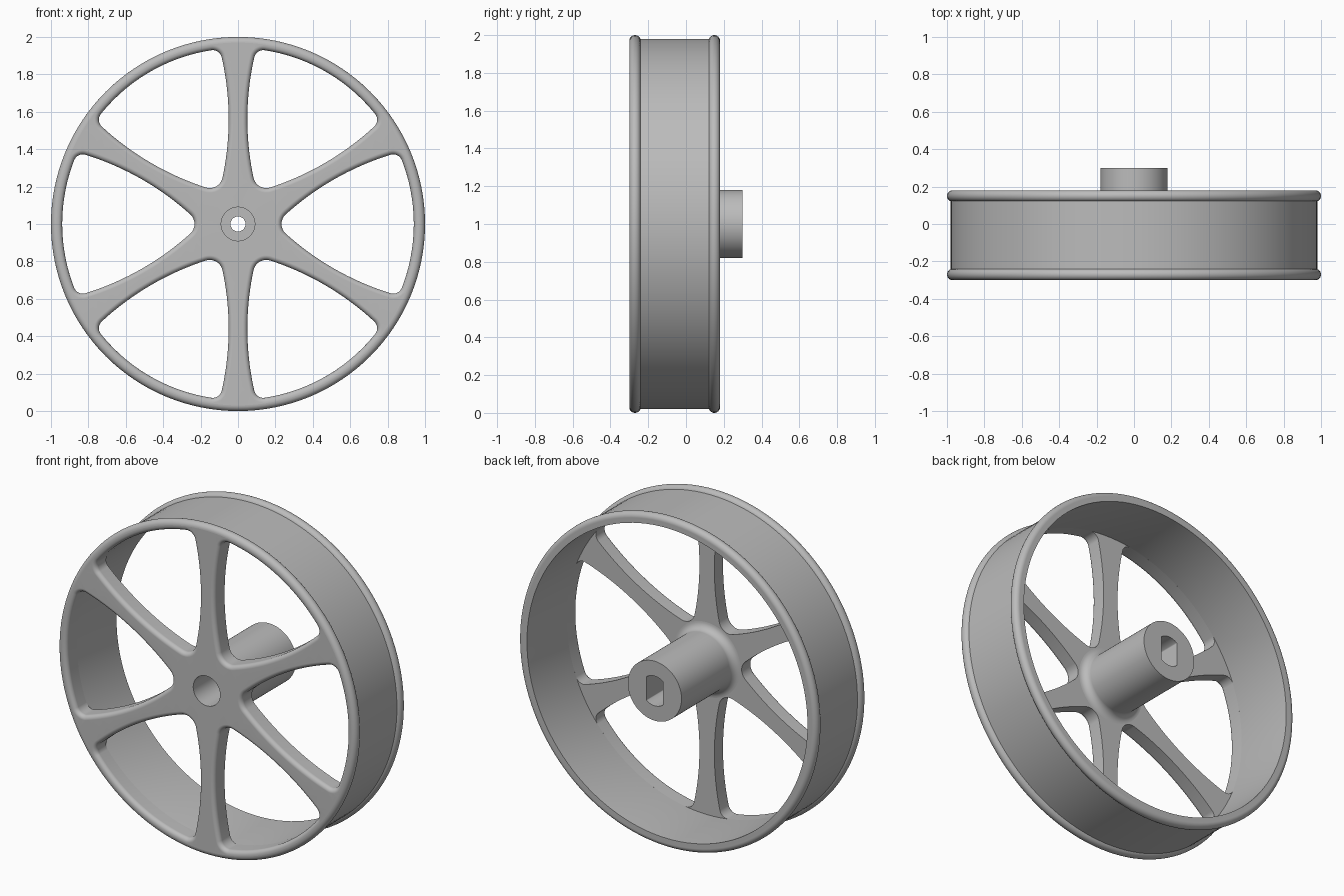
import bpy
import bmesh
from math import pi, tau, cos, sin, acos, atan2, sqrt, radians

if "Cube" in bpy.data.objects:
    bpy.data.objects.remove(bpy.data.objects["Cube"])

FRONT, WEB_BACK, RIM_BACK, HUB_BACK = -0.30, -0.20, 0.18, 0.30
WALL_R, BEAD, BORE_R, HUB_R = 0.94, 0.03, 0.09, 0.18
SEGS = 128

grey = bpy.data.materials.new("plain grey")
grey.use_nodes = True
grey.diffuse_color = (0.5, 0.5, 0.5, 1)
grey.node_tree.nodes["Principled BSDF"].inputs["Base Color"].default_value = (0.5, 0.5, 0.5, 1)


def polar(r, a):
    return complex(r * cos(a), r * sin(a))


def angle(p):
    return atan2(p.imag, p.real)


def add_loop(bm, points, y):
    """Ring of vertices in the wheel plane at depth y."""
    return [bm.verts.new((p.real, y, p.imag + 1)) for p in points]


def circle(r, flat=None):
    """Circle, optionally cut by two upright flats."""
    pts = [polar(r, tau * i / SEGS) for i in range(SEGS)]
    if flat:
        pts = [complex(max(-flat, min(flat, p.real)), p.imag) for p in pts]
    return pts


def skin(bm, loops, closed=False):
    """Join consecutive rings with quads."""
    pairs = list(zip(loops, loops[1:]))
    if closed:
        pairs.append((loops[-1], loops[0]))
    for a, b in pairs:
        n = len(a)
        for i in range(n):
            j = (i + 1) % n
            bm.faces.new((a[i], a[j], b[j], b[i]))


def fill(bm, loops):
    """Flat face bounded by the first ring, with the others as holes."""
    edges = []
    for loop in loops:
        for a, b in zip(loop, loop[1:] + loop[:1]):
            edges.append(bm.edges.get((a, b)) or bm.edges.new((a, b)))
    bmesh.ops.triangle_fill(bm, edges=edges, use_beauty=True, normal=(0, -1, 0))


def finish(bm, name):
    bmesh.ops.recalc_face_normals(bm, faces=bm.faces[:])
    mesh = bpy.data.meshes.new(name)
    bm.to_mesh(mesh)
    bm.free()
    mesh.materials.append(grey)
    obj = bpy.data.objects.new(name, mesh)
    bpy.context.collection.objects.link(obj)
    bpy.ops.object.select_all(action="DESELECT")
    obj.select_set(True)
    bpy.context.view_layer.objects.active = obj
    bpy.ops.object.shade_smooth_by_angle(angle=radians(32))
    mod = obj.modifiers.new("clean shading", "WEIGHTED_NORMAL")
    mod.keep_sharp = True
    return obj


def window_arcs():
    """Spoke opening: three overlapping discs with rounded corners."""
    side_r, corner_r, tip_r = 1.5, 0.05, 0.07
    waist_at, waist = 0.56, 0.05
    side = polar(1, -pi / 6) * complex(waist_at, waist + side_r)
    reach, near, far = abs(side), WALL_R - corner_r, side_r - corner_r
    spread = acos((near ** 2 + reach ** 2 - far ** 2) / (2 * near * reach))
    corner = polar(near, angle(side) - spread)
    tip = complex(side.real - sqrt((side_r - tip_r) ** 2 - side.imag ** 2), 0)
    low, mid = angle(corner - side), angle(corner)
    inner = angle(tip - side.conjugate())
    return [
        (corner, corner_r, low, mid, 10),
        (0j, WALL_R, mid, -mid, 18),
        (corner.conjugate(), corner_r, -mid, -low, 10),
        (side.conjugate(), side_r, -low, inner, 18),
        (tip, tip_r, inner, tau - inner, 12),
        (side, side_r, tau - inner, tau + low, 18),
    ]


def window(turn, grow):
    pts = []
    for centre, r, start, end, n in window_arcs():
        pts += [centre + polar(r + grow, start + (end - start) * i / n) for i in range(n)]
    return [p * polar(1, turn) for p in pts]


# Rim: thin band with a round bead along each edge
bm = bmesh.new()
lip = acos((0.98 - 0.97) / BEAD)
arc = [-pi / 2 + (pi / 2 + lip) * i / 14 for i in range(15)]
front_bead = [(0.97 + BEAD * cos(a), FRONT + BEAD + BEAD * sin(a)) for a in arc]
back_bead = [(r, FRONT + RIM_BACK - y) for r, y in reversed(front_bead)]
profile = front_bead + back_bead + [(WALL_R, RIM_BACK), (WALL_R, WEB_BACK)]
skin(bm, [add_loop(bm, circle(r), y) for r, y in profile], closed=True)
finish(bm, "rim")

# Spoke web: flat plate with six openings, rounded on the front edge
bm = bmesh.new()
round_r = 0.025
front_loops = [add_loop(bm, circle(0.97), FRONT), add_loop(bm, circle(BORE_R), FRONT)]
back_loops = [add_loop(bm, circle(0.95), WEB_BACK), add_loop(bm, circle(BORE_R), WEB_BACK)]
for pair in zip(front_loops, back_loops):
    skin(bm, pair)
for k in range(6):
    rings = []
    for i in range(7):
        a = pi / 2 * i / 6
        rings.append(add_loop(bm, window(k * pi / 3, round_r * (1 - sin(a))),
                              FRONT + round_r * (1 - cos(a))))
    rings.append(add_loop(bm, window(k * pi / 3, 0), WEB_BACK))
    skin(bm, rings)
    front_loops.append(rings[0])
    back_loops.append(rings[-1])
fill(bm, front_loops)
fill(bm, back_loops)
finish(bm, "spokes")

# Hub: filleted tube, round bore in front and a flat-sided socket at the back
bm = bmesh.new()
fillet = 0.045
sections = [(circle(BORE_R), WEB_BACK)]
for i in range(9):
    a = pi / 2 * i / 8
    sections.append((circle(HUB_R + fillet * (1 - sin(a))), WEB_BACK + fillet * (1 - cos(a))))
socket = circle(BORE_R, flat=0.055)
sections += [(circle(HUB_R), HUB_BACK), (socket, HUB_BACK), (socket, 0.04),
             (circle(0.04), 0.04), (circle(0.04), 0), (circle(BORE_R), 0)]
skin(bm, [add_loop(bm, pts, y) for pts, y in sections], closed=True)
finish(bm, "hub")
